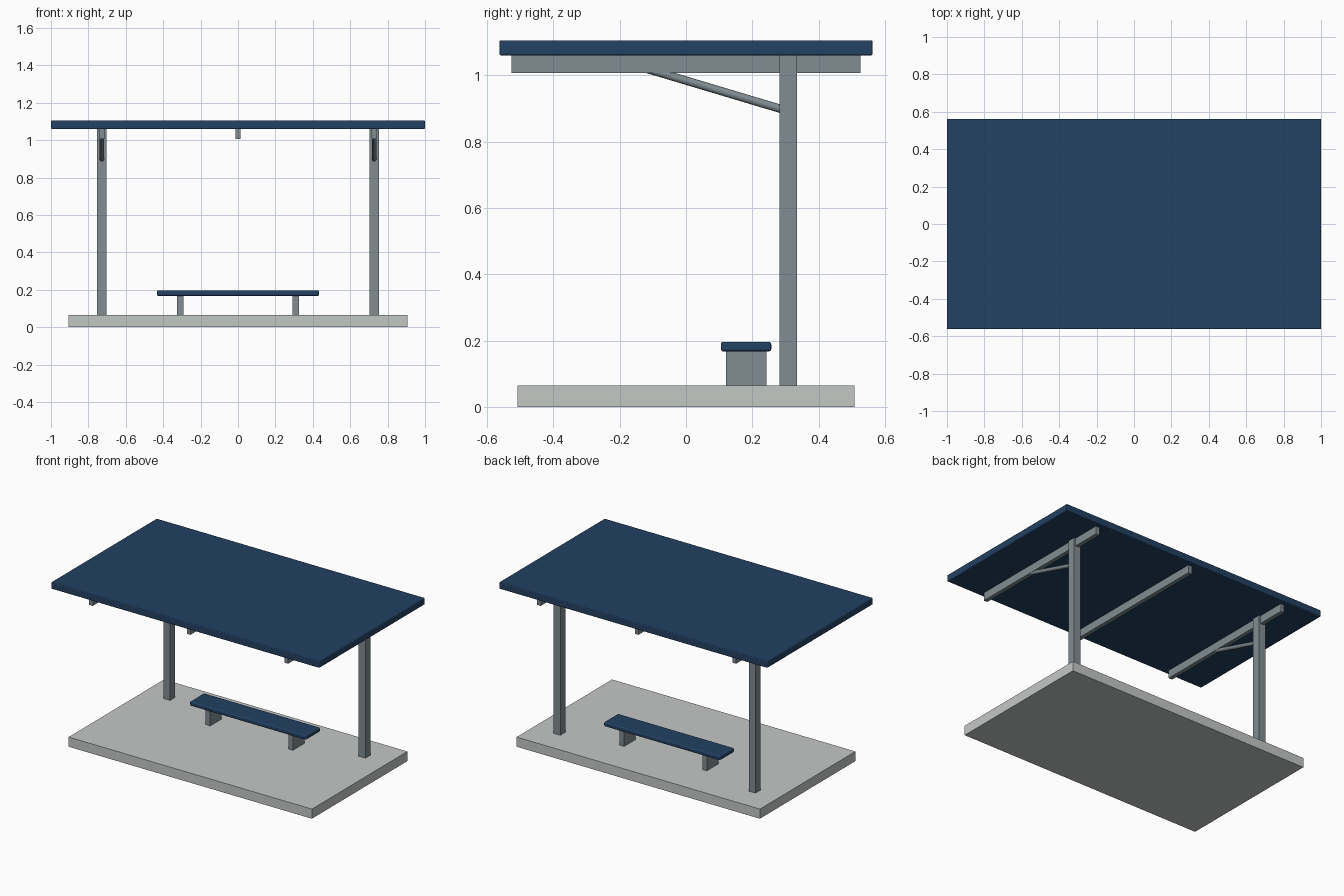
import bpy
import bmesh
from mathutils import Vector

if "Cube" in bpy.data.objects:
    bpy.data.objects.remove(bpy.data.objects["Cube"])


def material(name, rgb):
    m = bpy.data.materials.new(name)
    m.diffuse_color = (*rgb, 1.0)
    m.use_nodes = True
    m.node_tree.nodes["Principled BSDF"].inputs["Base Color"].default_value = m.diffuse_color
    return m


BLUE = material("navy blue", (0.016, 0.052, 0.125))
STEEL = material("grey steel", (0.22, 0.265, 0.29))
CONCRETE = material("pale concrete", (0.55, 0.58, 0.56))


def finish(name, bm, mat):
    mesh = bpy.data.meshes.new(name)
    bm.to_mesh(mesh)
    bm.free()
    mesh.materials.append(mat)
    ob = bpy.data.objects.new(name, mesh)
    bpy.context.collection.objects.link(ob)
    return ob


def box(name, lo, hi, mat, bevel=0.0):
    """Box between two corners, with optional rounded edges."""
    lo, hi = Vector(lo), Vector(hi)
    bm = bmesh.new()
    bmesh.ops.create_cube(bm, size=1)
    bmesh.ops.scale(bm, vec=hi - lo, verts=bm.verts)
    bmesh.ops.translate(bm, vec=(lo + hi) / 2, verts=bm.verts)
    ob = finish(name, bm, mat)
    if bevel:
        mod = ob.modifiers.new("rounded edges", 'BEVEL')
        mod.width = bevel
        mod.segments = 3
    return ob


def rod(name, a, b, radius, mat):
    """Round bar between two points."""
    a, b = Vector(a), Vector(b)
    bm = bmesh.new()
    bmesh.ops.create_cone(bm, cap_ends=True, segments=16, radius1=radius,
                          radius2=radius, depth=(b - a).length)
    for f in bm.faces:
        f.smooth = len(f.verts) == 4
    for e in bm.edges:
        e.smooth = all(f.smooth for f in e.link_faces)
    ob = finish(name, bm, mat)
    ob.location = (a + b) / 2
    ob.rotation_euler = (b - a).to_track_quat('Z', 'Y').to_euler()
    return ob


# Ground slab and roof
box("base_slab", (-0.907, -0.508, 0), (0.907, 0.508, 0.065), CONCRETE)
box("roof_panel", (-1, -0.562, 1.06), (1, 0.562, 1.105), BLUE, 0.005)

# Roof beams
for label, x in (("left", -0.728), ("middle", 0), ("right", 0.728)):
    box(label + "_roof_beam", (x - 0.0135, -0.526, 1.007),
        (x + 0.0135, 0.526, 1.061), STEEL)

# Posts, diagonal struts and bench legs on both sides
for label, s in (("left", -1), ("right", 1)):
    x = s * 0.728
    box(label + "_post", (x - 0.025, 0.281, 0.065),
        (x + 0.025, 0.335, 1.06), STEEL)
    rod(label + "_strut", (x, 0.308, 0.892), (x, -0.14, 1.026), 0.0125, STEEL)
    x = s * 0.308
    box(label + "_bench_leg", (x - 0.017, 0.12, 0.065),
        (x + 0.017, 0.242, 0.17), STEEL)

# Bench seat
box("bench_seat", (-0.434, 0.105, 0.168), (0.434, 0.257, 0.197), BLUE, 0.008)
